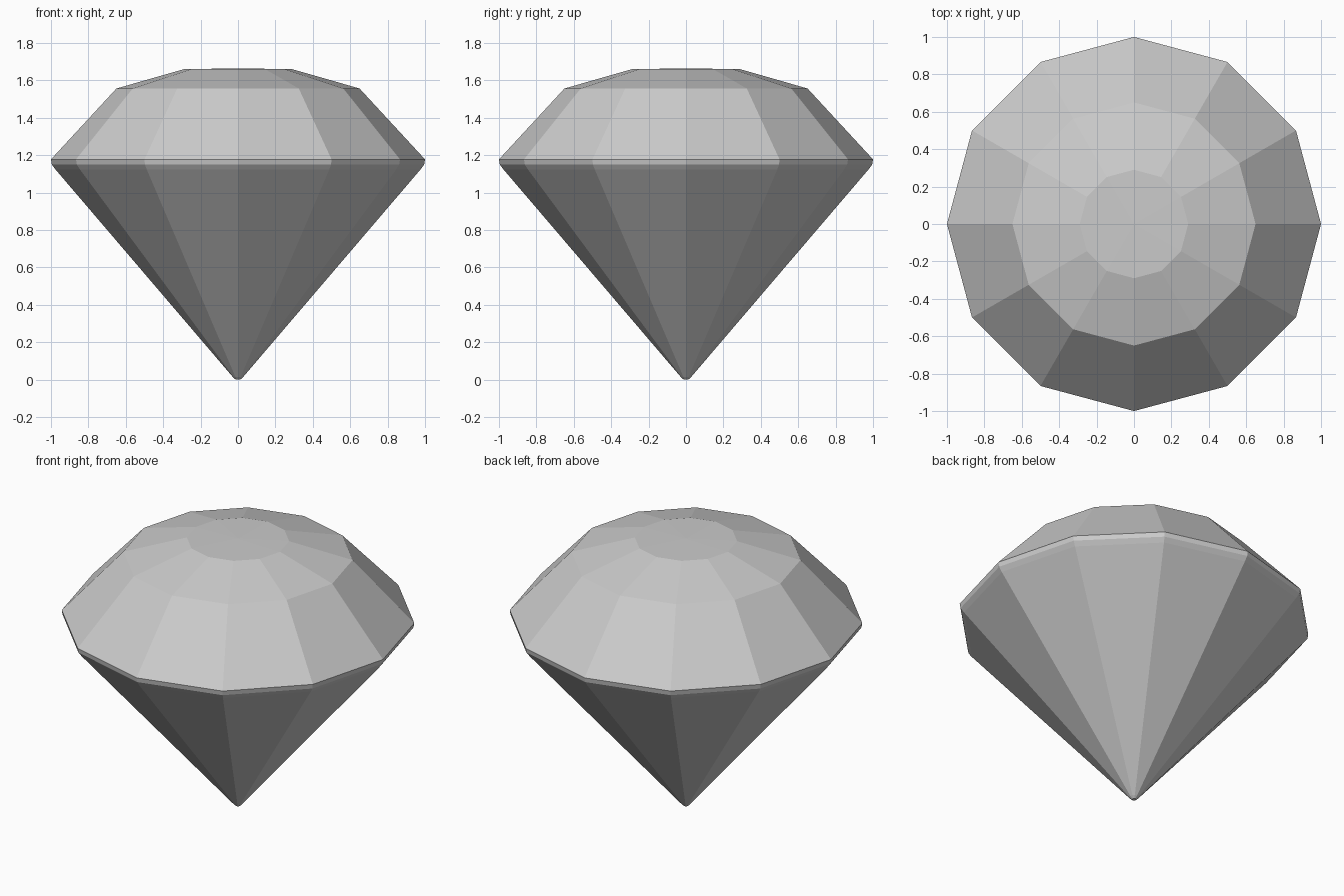
import bpy, bmesh
from math import cos, sin, pi

if "Cube" in bpy.data.objects:
    bpy.data.objects.remove(bpy.data.objects["Cube"])

SIDES = 12
# Half profile (radius, height): culet, pavilion, girdle, crown, table
PROFILE = [(0.012, 0.0), (0.028, 0.015), (0.975, 1.123), (0.995, 1.15),
           (1.0, 1.178), (0.65, 1.557), (0.29, 1.66)]
TABLE_Z = 1.665

bm = bmesh.new()
rings = [[bm.verts.new((r * cos(2 * pi * i / SIDES), r * sin(2 * pi * i / SIDES), z))
          for i in range(SIDES)] for r, z in PROFILE]

# Facets between neighbouring rings
for low, high in zip(rings, rings[1:]):
    for i in range(SIDES):
        j = (i + 1) % SIDES
        bm.faces.new((low[i], low[j], high[j], high[i]))

# Culet cap and very slightly domed table
bm.faces.new(rings[0][::-1])
centre = bm.verts.new((0, 0, TABLE_Z))
for i in range(SIDES):
    bm.faces.new((rings[-1][i], rings[-1][(i + 1) % SIDES], centre))

bmesh.ops.recalc_face_normals(bm, faces=bm.faces[:])
mesh = bpy.data.meshes.new("cut_gem")
bm.to_mesh(mesh)
bm.free()
bpy.context.collection.objects.link(bpy.data.objects.new("cut_gem", mesh))
